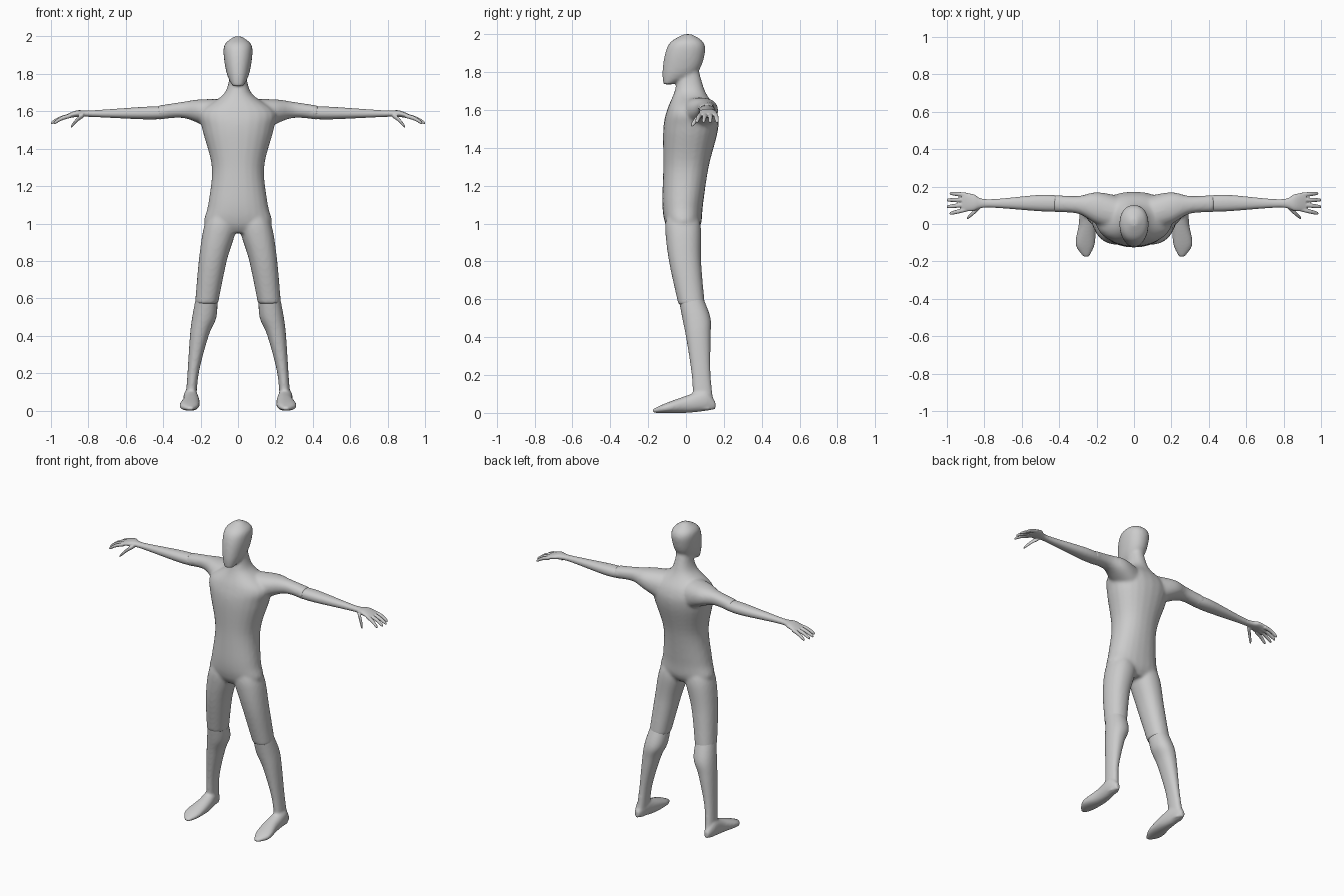
import bpy
import bmesh
from math import cos, sin, tau, copysign
from mathutils import Vector

if "Cube" in bpy.data.objects:
    bpy.data.objects.remove(bpy.data.objects["Cube"])

GREY = (0.6, 0.6, 0.6, 1)
SIDES = 24
STEPS = 6

grey = bpy.data.materials.new("light grey")
grey.use_nodes = True
grey.diffuse_color = GREY
grey.node_tree.nodes["Principled BSDF"].inputs["Base Color"].default_value = GREY


def spline(before, start, end, after, t):
    """Smooth value between start and end, using the neighbours for the slopes."""
    slope_in = (end - before) / 2
    slope_out = (after - start) / 2
    ease = t * t * (3 - 2 * t)
    return (start + (end - start) * ease
            + slope_in * t * (1 - t) ** 2
            - slope_out * t * t * (1 - t))


def blend(sections):
    """Fill in smooth cross-sections between the given ones."""
    padded = [sections[0], *sections, sections[-1]]
    filled = []
    for neighbours in zip(padded, padded[1:], padded[2:], padded[3:]):
        for step in range(STEPS):
            filled.append([spline(*values, step / STEPS) for values in zip(*neighbours)])
    filled.append(sections[-1])
    return filled


def rounded(angle, power):
    """Point on a slightly squared unit circle."""
    return [copysign(abs(f) ** (2 / power), f) for f in (cos(angle), sin(angle))]


def tube(bm, axis, sections, side=1, power=2.2):
    """Loft along an axis; a section is position, then low and high on the other two axes."""
    rings = []
    for pos, a_low, a_high, b_low, b_high in blend(sections):
        ring = []
        for k in range(SIDES):
            ca, sa = rounded(tau * k / SIDES, power)
            a = (a_low + a_high + (a_high - a_low) * ca) / 2
            b = (b_low + b_high + (b_high - b_low) * sa) / 2
            x, y, z = {"x": (pos, a, b), "y": (a, pos, b), "z": (a, b, pos)}[axis]
            ring.append(bm.verts.new((x * side, y, z)))
        rings.append(ring)
    faces = [bm.faces.new(rings[0]), bm.faces.new(rings[-1])]
    for low, high in zip(rings, rings[1:]):
        for k in range(SIDES):
            faces.append(bm.faces.new((low[k - 1], low[k], high[k], high[k - 1])))
    bmesh.ops.recalc_face_normals(bm, faces=faces)


def centred(sections):
    """Turn position, half width, front, back into full sections."""
    return [(pos, -half, half, front, back) for pos, half, front, back in sections]


def digit(bm, base, tip, radius, side):
    """A tapered, slightly arched finger."""
    base, tip = Vector(base), Vector(tip)
    sections = []
    for t, scale in ((0, 1), (0.5, 1), (0.9, 0.8), (1, 0.4)):
        centre = base.lerp(tip, t)
        centre.z += 0.03 * t * (1 - t)
        r = radius * scale
        sections.append((centre.x, centre.y - r, centre.y + r, centre.z - r, centre.z + r))
    tube(bm, "x", sections, side)


def finish(bm, name, voxel, smoothing):
    """Fuse the overlapping volumes into one smooth skin."""
    mesh = bpy.data.meshes.new(name)
    bm.to_mesh(mesh)
    bm.free()
    mesh.materials.append(grey)
    obj = bpy.data.objects.new(name, mesh)
    bpy.context.collection.objects.link(obj)
    fuse = obj.modifiers.new("fuse", "REMESH")
    fuse.mode = "VOXEL"
    fuse.voxel_size = voxel
    fuse.use_smooth_shade = True
    soften = obj.modifiers.new("soften", "SMOOTH")
    soften.factor = 0.5
    soften.iterations = smoothing


# Torso and neck: height, half width, front, back
torso = centred([
    (0.95, 0.1, -0.08, 0.05),
    (1, 0.18, -0.11, 0.08),
    (1.1, 0.16, -0.125, 0.09),
    (1.3, 0.14, -0.12, 0.12),
    (1.5, 0.19, -0.12, 0.17),
    (1.6, 0.2, -0.1, 0.16),
    (1.7, 0.07, -0.06, 0.1),
    (1.84, 0.04, -0.03, 0.06),
])

# Head with a pointed chin
head = centred([
    (1.735, 0.03, -0.12, -0.07),
    (1.8, 0.06, -0.125, 0.06),
    (1.9, 0.077, -0.11, 0.1),
    (1.96, 0.07, -0.08, 0.09),
    (2, 0.02, -0.01, 0.03),
])

# Thigh and shin: height, inner, outer, front, back
thigh = [
    (1.05, 0.03, 0.15, -0.1, 0.06),
    (0.97, 0.01, 0.185, -0.11, 0.08),
    (0.8, 0.06, 0.21, -0.09, 0.08),
    (0.57, 0.107, 0.23, -0.04, 0.1),
]
shin = [
    (0.61, 0.11, 0.224, -0.04, 0.09),
    (0.5, 0.115, 0.245, -0.02, 0.13),
    (0.4, 0.157, 0.257, 0, 0.13),
    (0.2, 0.21, 0.27, 0.03, 0.13),
    (0.02, 0.225, 0.283, 0.04, 0.15),
]

# Foot: depth, inner, outer, sole, top
foot = [
    (-0.175, 0.24, 0.27, 0, 0.02),
    (-0.11, 0.21, 0.313, 0, 0.05),
    (0, 0.205, 0.295, 0, 0.09),
    (0.1, 0.22, 0.29, 0.01, 0.12),
    (0.155, 0.24, 0.27, 0.02, 0.06),
]

# Arm and palm: reach, front, back, bottom, top
upper_arm = [
    (0.08, -0.05, 0.15, 1.46, 1.665),
    (0.2, 0, 0.17, 1.53, 1.664),
    (0.3, 0.055, 0.15, 1.565, 1.65),
    (0.43, 0.063, 0.156, 1.555, 1.63),
]
forearm = [
    (0.39, 0.067, 0.15, 1.56, 1.626),
    (0.5, 0.068, 0.156, 1.557, 1.624),
    (0.78, 0.088, 0.132, 1.57, 1.605),
    (0.86, 0.07, 0.16, 1.57, 1.605),
    (0.92, 0.067, 0.167, 1.56, 1.582),
]

body = bmesh.new()
tube(body, "z", torso)
tube(body, "z", head)
for side in (1, -1):
    tube(body, "z", thigh, side)
    tube(body, "x", upper_arm, side)
finish(body, "body", 0.009, 8)

for side, label in ((1, "left"), (-1, "right")):
    leg = bmesh.new()
    tube(leg, "z", shin, side)
    tube(leg, "y", foot, side)
    finish(leg, label + "_lower_leg", 0.007, 6)

    # Four fingers fan out around the middle of the palm, the thumb points forward
    arm = bmesh.new()
    tube(arm, "x", forearm, side)
    for place in (-1.5, -0.5, 0.5, 1.5):
        knuckle = (0.895, 0.117 + 0.026 * place, 1.576)
        fingertip = (1.004 - 0.008 * place ** 2, 0.11 + 0.036 * place, 1.535)
        digit(arm, knuckle, fingertip, 0.0115, side)
    digit(arm, (0.825, 0.09, 1.58), (0.893, 0.03, 1.516), 0.0125, side)
    finish(arm, label + "_forearm_and_hand", 0.004, 4)
